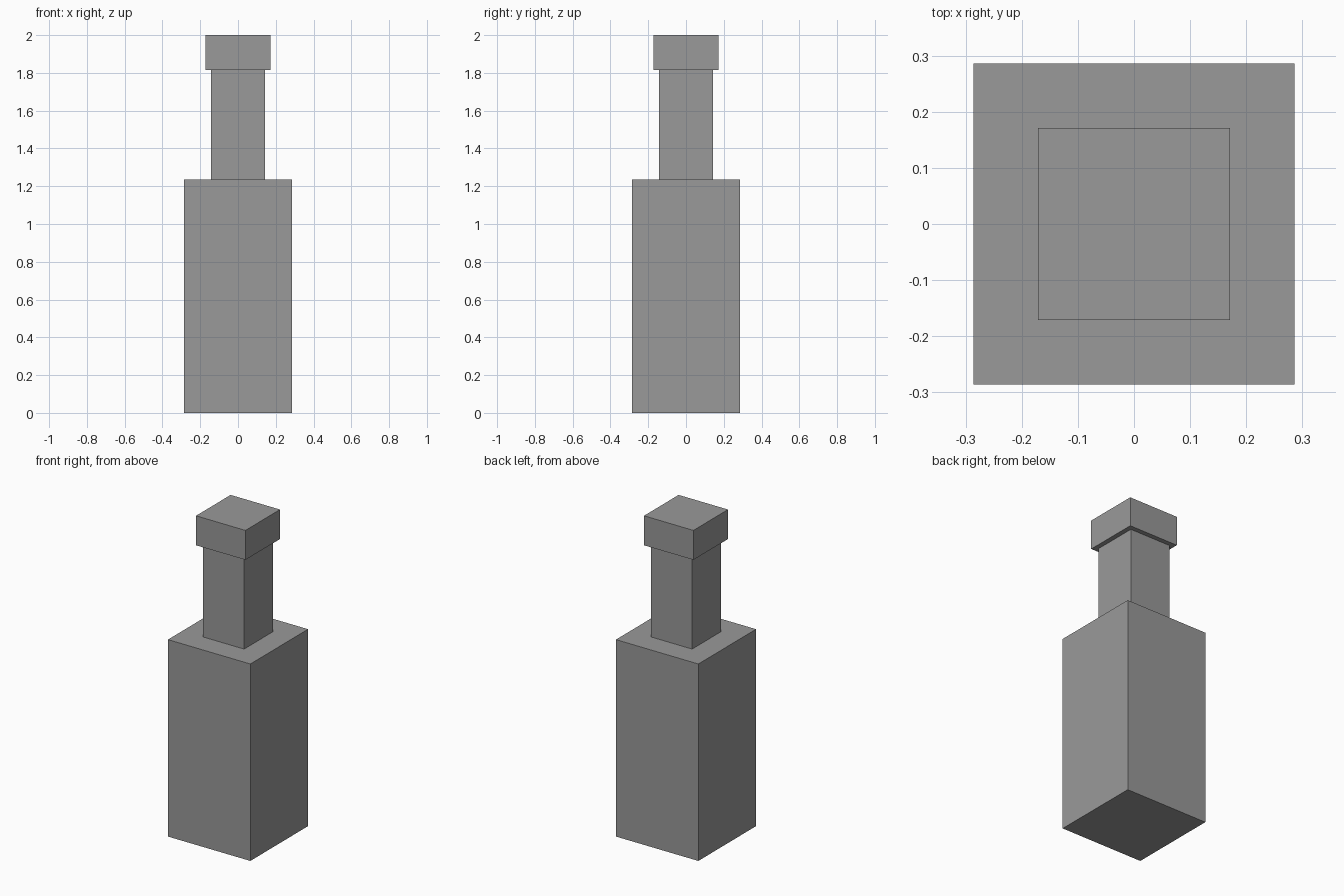
import bpy

old = bpy.data.objects.get("Cube")
if old:
    bpy.data.objects.remove(old, do_unlink=True)

# Single flat grey
grey = bpy.data.materials.new("mid_grey")
grey.use_nodes = True
colour = (0.32, 0.32, 0.32, 1)
grey.diffuse_color = colour
grey.node_tree.nodes["Principled BSDF"].inputs["Base Color"].default_value = colour


def square_block(name, width, bottom, top):
    bpy.ops.mesh.primitive_cube_add(size=1, location=(0, 0, (bottom + top) / 2))
    block = bpy.context.object
    block.name = block.data.name = name
    block.scale = (width, width, top - bottom)
    bpy.ops.object.transform_apply(location=False, rotation=False, scale=True)
    block.data.materials.append(grey)


# Square bottle: wide body, narrow neck, overhanging cap
square_block("body", 0.572, 0, 1.236)
square_block("neck", 0.284, 1.236, 1.815)
square_block("cap", 0.343, 1.815, 2)
